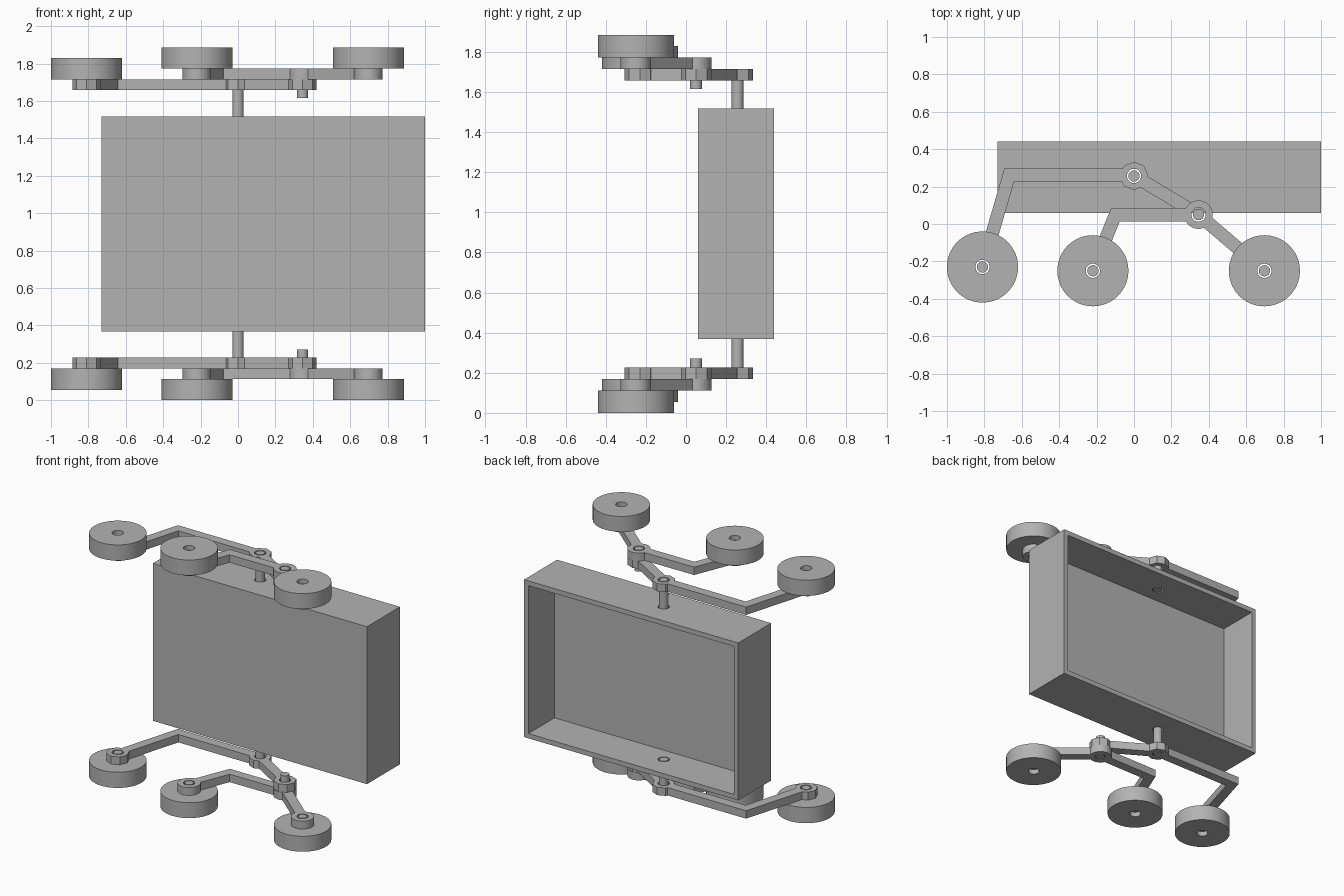
import bpy
import bmesh
import math
from mathutils import Vector

if "Cube" in bpy.data.objects:
    bpy.data.objects.remove(bpy.data.objects["Cube"], do_unlink=True)

MID = 0.9425          # mirror height between the two suspension sides
HOLE, PIN, HUB, WHEEL = 0.038, 0.03, 0.076, 0.19
parts = []

grey = bpy.data.materials.new("plain grey")
grey.use_nodes = True
grey.diffuse_color = (0.45, 0.45, 0.45, 1)
grey.node_tree.nodes["Principled BSDF"].inputs["Base Color"].default_value = (0.45, 0.45, 0.45, 1)


def prism(name, outline, z0, z1):
    """Extrude a flat outline from z0 to z1."""
    z0, z1 = min(z0, z1), max(z0, z1)
    bm = bmesh.new()
    face = bm.faces.new([bm.verts.new((p[0], p[1], z0)) for p in outline])
    top = bmesh.ops.extrude_face_region(bm, geom=[face])["geom"]
    bmesh.ops.translate(bm, vec=(0, 0, z1 - z0),
                        verts=[v for v in top if isinstance(v, bmesh.types.BMVert)])
    bmesh.ops.recalc_face_normals(bm, faces=bm.faces)
    mesh = bpy.data.meshes.new(name)
    bm.to_mesh(mesh)
    bm.free()
    obj = bpy.data.objects.new(name, mesh)
    bpy.context.scene.collection.objects.link(obj)
    return obj


def circle(centre, radius, sides=48):
    return [(centre[0] + radius * math.cos(math.tau * i / sides),
             centre[1] + radius * math.sin(math.tau * i / sides)) for i in range(sides)]


def rect(x0, x1, y0, y1):
    return [(x0, y0), (x1, y0), (x1, y1), (x0, y1)]


def strip(path, width):
    """Outline of a mitred bar that follows a path."""
    pts = [Vector(p) for p in path]
    left, right = [], []
    for i, p in enumerate(pts):
        dirs = [(pts[j + 1] - pts[j]).normalized() for j in (i - 1, i) if 0 <= j < len(pts) - 1]
        normals = [Vector((-d.y, d.x)) for d in dirs]
        mitre = sum(normals, Vector((0, 0))).normalized()
        offset = mitre * (width / 2 / mitre.dot(normals[0]))
        left.append(p + offset)
        right.append(p - offset)
    return left + right[::-1]


def combine(base, added=(), removed=()):
    """Fuse and cut solids, then keep only the finished mesh."""
    tools = [(o, "UNION") for o in added] + [(o, "DIFFERENCE") for o in removed]
    for tool, operation in tools:
        tool.hide_render = True
        mod = base.modifiers.new("solid", "BOOLEAN")
        mod.operation = operation
        mod.solver = "EXACT"
        mod.object = tool
    bpy.context.view_layer.update()
    graph = bpy.context.evaluated_depsgraph_get()
    mesh = bpy.data.meshes.new_from_object(base.evaluated_get(graph))
    base.modifiers.clear()
    base.data = mesh
    for tool, _ in tools:
        bpy.data.objects.remove(tool, do_unlink=True)
    return finish(base)


def finish(obj):
    obj.data.materials.clear()
    obj.data.materials.append(grey)
    parts.append(obj)
    return obj


def arm(name, paths, hubs, sides, z0, z1):
    bars = [prism(name, strip(p, 0.07), z0, z1) for p in paths]
    rings = [prism("hub", circle(h, HUB, sides), z0, z1) for h in hubs]
    lo, hi = min(z0, z1) - 0.05, max(z0, z1) + 0.05
    holes = [prism("bore", circle(h, HOLE), lo, hi) for h in hubs]
    return combine(bars[0], bars[1:] + rings, holes)


# Suspension joints, seen from above
shaft, pivot = (0, 0.257), (0.345, 0.05)
rear, middle, front = (-0.81, -0.23), (-0.22, -0.25), (0.697, -0.25)

# Open body tray with bores for the shafts
body = prism("body_tray", rect(-0.73, 1.0, 0.06, 0.44), MID - 0.575, MID + 0.575)
combine(body, removed=[
    prism("cavity", rect(-0.695, 0.965, 0.14, 0.6), MID - 0.54, MID + 0.54),
    prism("bore", circle(shaft, HOLE), 0, 2)])

for label, side in (("upper", 1), ("lower", -1)):
    def z(h):
        return MID + side * h

    # Rocker with faceted hubs, bogie with round hubs
    arm(label + "_rocker_arm", [[rear, (-0.667, 0.262), (0, 0.262)], [shaft, pivot]],
        [rear, shaft, pivot], 8, z(0.715), z(0.7725))
    arm(label + "_bogie_arm", [[middle, (-0.1, 0.048), pivot], [pivot, front]],
        [middle, pivot, front], 48, z(0.7725), z(0.83))

    # Wheels with their axles
    for name, centre, inner, outer in (("rear", rear, 0.7725, 0.8875),
                                       ("middle", middle, 0.83, 0.9425),
                                       ("front", front, 0.83, 0.9425)):
        wheel = prism(f"{label}_{name}_wheel", circle(centre, WHEEL, 64), z(inner), z(outer))
        combine(wheel, removed=[prism("bore", circle(centre, HOLE), z(inner - 0.1), z(outer + 0.1))])
        finish(prism(f"{label}_{name}_axle", circle(centre, PIN), z(inner - 0.0575), z(outer - 0.03)))

    # Body shaft and bogie pivot pin
    finish(prism(label + "_body_shaft", circle(shaft, PIN), z(0.54), z(0.7725)))
    finish(prism(label + "_pivot_pin", circle(pivot, PIN), z(0.6725), z(0.83)))

# Smooth round walls, sharp corners
for obj in bpy.context.view_layer.objects:
    obj.select_set(obj in parts)
bpy.context.view_layer.objects.active = parts[0]
bpy.ops.object.shade_smooth_by_angle(angle=math.radians(30))
